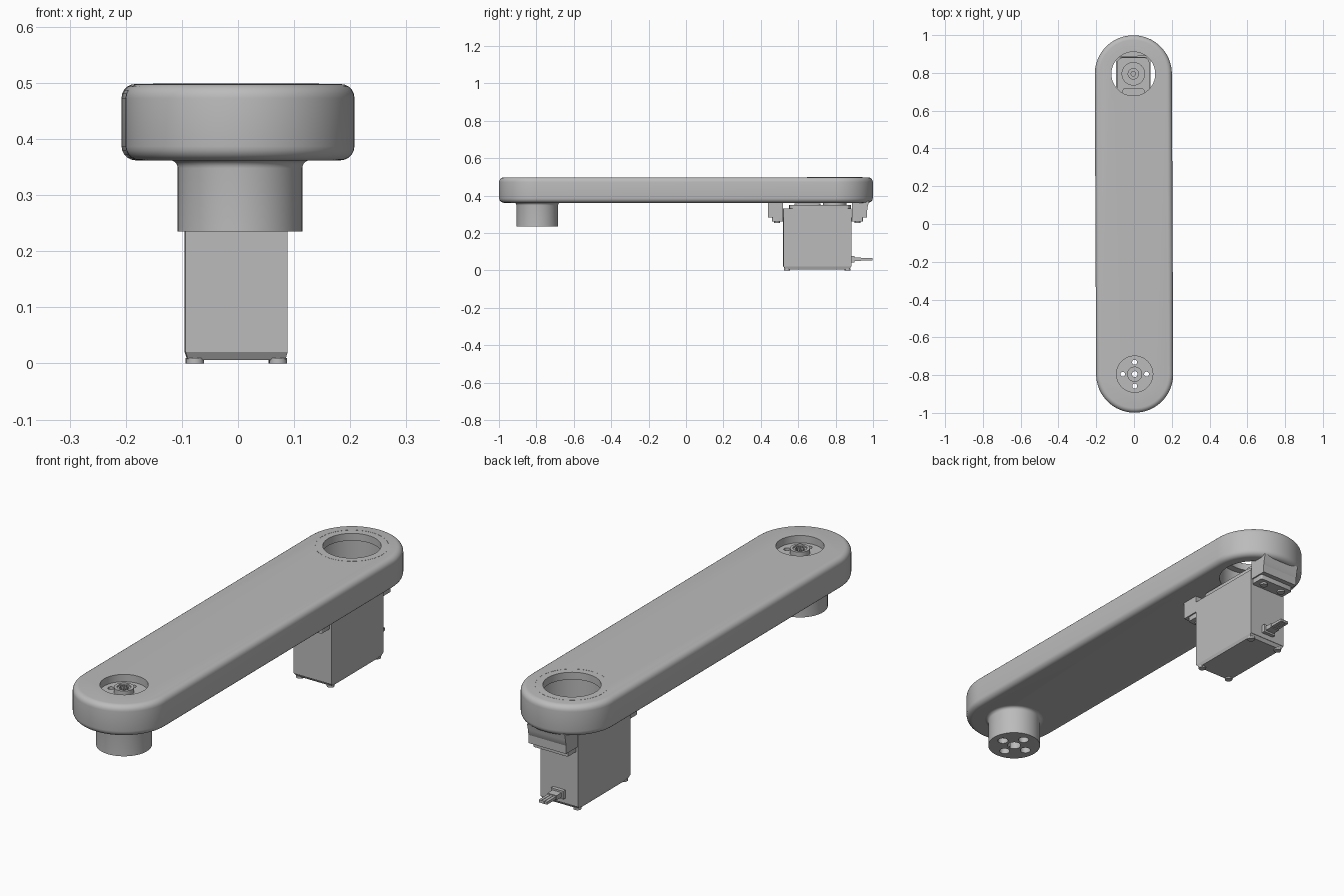
import bpy, bmesh, math
from mathutils import Matrix, Vector

if "Cube" in bpy.data.objects:
    bpy.data.objects.remove(bpy.data.objects["Cube"])

GREY = (0.5, 0.5, 0.5, 1)
mat = bpy.data.materials.new("plain grey")
mat.use_nodes = True
mat.diffuse_color = GREY
mat.node_tree.nodes["Principled BSDF"].inputs["Base Color"].default_value = GREY

AXLE = 0.795          # distance of each pivot from the middle
TOP, UNDER = 0.498, 0.362
parts = []


def add(name, bm):
    bmesh.ops.recalc_face_normals(bm, faces=bm.faces)
    me = bpy.data.meshes.new(name)
    bm.to_mesh(me)
    bm.free()
    ob = bpy.data.objects.new(name, me)
    bpy.context.collection.objects.link(ob)
    me.materials.append(mat)
    parts.append(ob)
    return ob


def box(name, x, y, z, bevel=0, taper=1):
    """Box from (min, max) ranges; taper scales the bottom."""
    bm = bmesh.new()
    bmesh.ops.create_cube(bm, size=1)
    for v in bm.verts:
        s = taper if v.co.z < 0 else 1
        v.co = Vector((sum(x) / 2 + v.co.x * s * (x[1] - x[0]),
                       sum(y) / 2 + v.co.y * s * (y[1] - y[0]),
                       sum(z) / 2 + v.co.z * (z[1] - z[0])))
    if bevel:
        upright = [e for e in bm.edges
                   if abs(e.verts[0].co.z - e.verts[1].co.z) > 0.5 * (z[1] - z[0])]
        bmesh.ops.bevel(bm, geom=upright, offset=bevel, segments=3, profile=0.5,
                        affect='EDGES')
    return add(name, bm)


def lathe(name, profile, x=0, y=0, n=48, closed=False):
    """Spin (radius, height) points about a vertical axis."""
    bm = bmesh.new()
    vs = [bm.verts.new((r, 0, z)) for r, z in profile]
    edges = [bm.edges.new(p) for p in zip(vs, vs[1:])]
    if closed:
        edges.append(bm.edges.new((vs[-1], vs[0])))
    bmesh.ops.spin(bm, geom=vs + edges, cent=(0, 0, 0), axis=(0, 0, 1),
                   angle=math.tau, steps=n)
    bmesh.ops.remove_doubles(bm, verts=bm.verts, dist=1e-5)
    bmesh.ops.translate(bm, verts=bm.verts, vec=(x, y, 0))
    return add(name, bm)


def disc(name, r, z0, z1, x=0, y=0, n=48):
    return lathe(name, [(0, z0), (r, z0), (r, z1), (0, z1)], x, y, n)


def cut(ob, cutters):
    """Subtract the cutters and bake the result."""
    for c in cutters:
        m = ob.modifiers.new("cut", 'BOOLEAN')
        m.operation, m.solver, m.object = 'DIFFERENCE', 'EXACT', c
    bpy.context.view_layer.update()
    deps = bpy.context.evaluated_depsgraph_get()
    me = bpy.data.meshes.new_from_object(ob.evaluated_get(deps))
    ob.modifiers.clear()
    ob.data = me


# Arm: stadium slab with rounded rims
bm = bmesh.new()
R, N = 0.204, 32
ring = []
for end, start in ((1, 0), (-1, math.pi)):
    for i in range(N + 1):
        a = start + math.pi * i / N
        ring.append(bm.verts.new((R * math.cos(a), end * AXLE + R * math.sin(a), UNDER)))
face = bm.faces.new(ring)
res = bmesh.ops.extrude_face_region(bm, geom=[face])
bmesh.ops.translate(bm, vec=(0, 0, TOP - UNDER),
                    verts=[v for v in res["geom"] if isinstance(v, bmesh.types.BMVert)])
rims = [e for e in bm.edges if abs(e.verts[0].co.z - e.verts[1].co.z) < 1e-5]
bmesh.ops.bevel(bm, geom=rims, offset=0.025, segments=5, profile=0.5, affect='EDGES')
arm = add("arm", bm)

# Boss under the front end, flared into the arm
flare = [(0.111 + 0.014 * (1 - math.cos(t)), UNDER - 0.014 + 0.014 * math.sin(t))
         for t in (math.pi / 2 * i / 5 for i in range(6))]
boss = lathe("front_boss", [(0, 0.235), (0.111, 0.235)] + flare
             + [(0.125, UNDER + 0.03), (0, UNDER + 0.03)], y=-AXLE, n=64)

# Pocket, bolt holes and bearing opening
cutters = [disc("pocket_cutter", 0.096, 0.466, 0.6, y=-AXLE),
           lathe("axle_cutter", [(0, 0.2), (0.028, 0.2), (0.028, 0.3), (0.016, 0.3),
                                 (0.016, 0.6), (0, 0.6)], y=-AXLE, n=32)]
for i in range(4):
    a = math.pi / 2 * i
    cutters.append(lathe("bolt_cutter", [(0, 0.2), (0.022, 0.2), (0.022, 0.26),
                                         (0.013, 0.26), (0.013, 0.6), (0, 0.6)],
                         0.063 * math.cos(a), -AXLE + 0.063 * math.sin(a), 24))
opening = lathe("opening_cutter", [(0, 0.3), (0.147, 0.3), (0.147, 0.466),
                                   (0.116, 0.466), (0.116, 0.6), (0, 0.6)], y=AXLE, n=64)
cut(arm, cutters + [opening])
cut(boss, cutters)
for c in cutters + [opening]:
    parts.remove(c)
    bpy.data.objects.remove(c)

# Splined hub in the front pocket
lathe("hub", [(0.016, 0.455), (0.04, 0.455), (0.04, 0.488), (0.028, 0.488),
              (0.028, 0.482), (0.016, 0.482)], y=-AXLE, closed=True)
for i in range(12):
    a = math.tau * i / 12
    disc("hub_spline", 0.003, 0.46, 0.486, 0.017 * math.cos(a),
         -AXLE + 0.017 * math.sin(a), 6)

# Thin bearing ring around the rear opening
lathe("bearing_ring", [(0.146, TOP - 0.004), (0.148, TOP - 0.004), (0.148, TOP + 0.0006),
                       (0.146, TOP + 0.0006)], y=AXLE, n=64, closed=True)

# Servo body, cover and raised top
W = (-0.091, 0.091)
box("servo_body", W, (0.52, 0.884), (0.02, 0.332))
box("servo_cover", W, (0.522, 0.882), (0.006, 0.02), taper=0.95)
box("servo_top", (-0.086, 0.086), (0.552, 0.882), (0.332, 0.35), bevel=0.03)
box("gear_cover", (-0.06, 0.06), (0.58, 0.72), (0.35, 0.358), bevel=0.02)
disc("shaft_collar", 0.062, 0.35, 0.364, y=AXLE)
lathe("output_shaft", [(0, 0.36), (0.03, 0.36), (0.03, 0.405), (0.012, 0.405),
                       (0.012, 0.385), (0, 0.385)], y=AXLE, n=32)

# Corner screws below the servo
for x in (-0.074, 0.074):
    for y in (0.54, 0.864):
        disc("cover_screw", 0.016, 0, 0.01, x, y, 20)

# Mounting blocks, flanges and their screws
mounts = (("front", (0.439, 0.518), (0.46, 0.52), 0.487),
          ("rear", (0.888, 0.968), (0.884, 0.947), 0.918))
for label, block, flange, screw_y in mounts:
    box(label + "_mount_block", W, block, (0.284, UNDER + 0.01))
    box(label + "_flange", (-0.085, 0.085), flange, (0.262, 0.284), bevel=0.008)
    for x in (-0.048, 0.048):
        disc(label + "_flange_screw", 0.016, 0.254, 0.264, x, screw_y, 20)

# Gusset blending the rear block into the arm
bm = bmesh.new()
curve = [(0.96, 0.372), (0.96, 0.31), (0.968, 0.32), (0.972, 0.345), (0.978, 0.372)]
sheet = bm.faces.new([bm.verts.new((W[0], y, z)) for y, z in curve])
res = bmesh.ops.extrude_face_region(bm, geom=[sheet])
bmesh.ops.translate(bm, vec=(W[1] - W[0], 0, 0),
                    verts=[v for v in res["geom"] if isinstance(v, bmesh.types.BMVert)])
add("rear_gusset", bm)

# Cable strain relief and three wires
box("cable_base", (-0.03, 0.03), (0.88, 0.9), (0.042, 0.078))
box("cable_grip", (-0.022, 0.022), (0.9, 0.935), (0.05, 0.07))
for x in (-0.014, 0, 0.014):
    box("wire", (x - 0.006, x + 0.006), (0.93, 0.998), (0.054, 0.066))

# Slight turn about the vertical axis, and smooth shading with sharp edges
turn = Matrix.Rotation(0.0045, 4, 'Z')
bpy.ops.object.select_all(action='DESELECT')
for ob in parts:
    ob.data.transform(turn)
    ob.select_set(True)
bpy.context.view_layer.objects.active = arm
bpy.ops.object.shade_smooth_by_angle(angle=math.radians(30))
